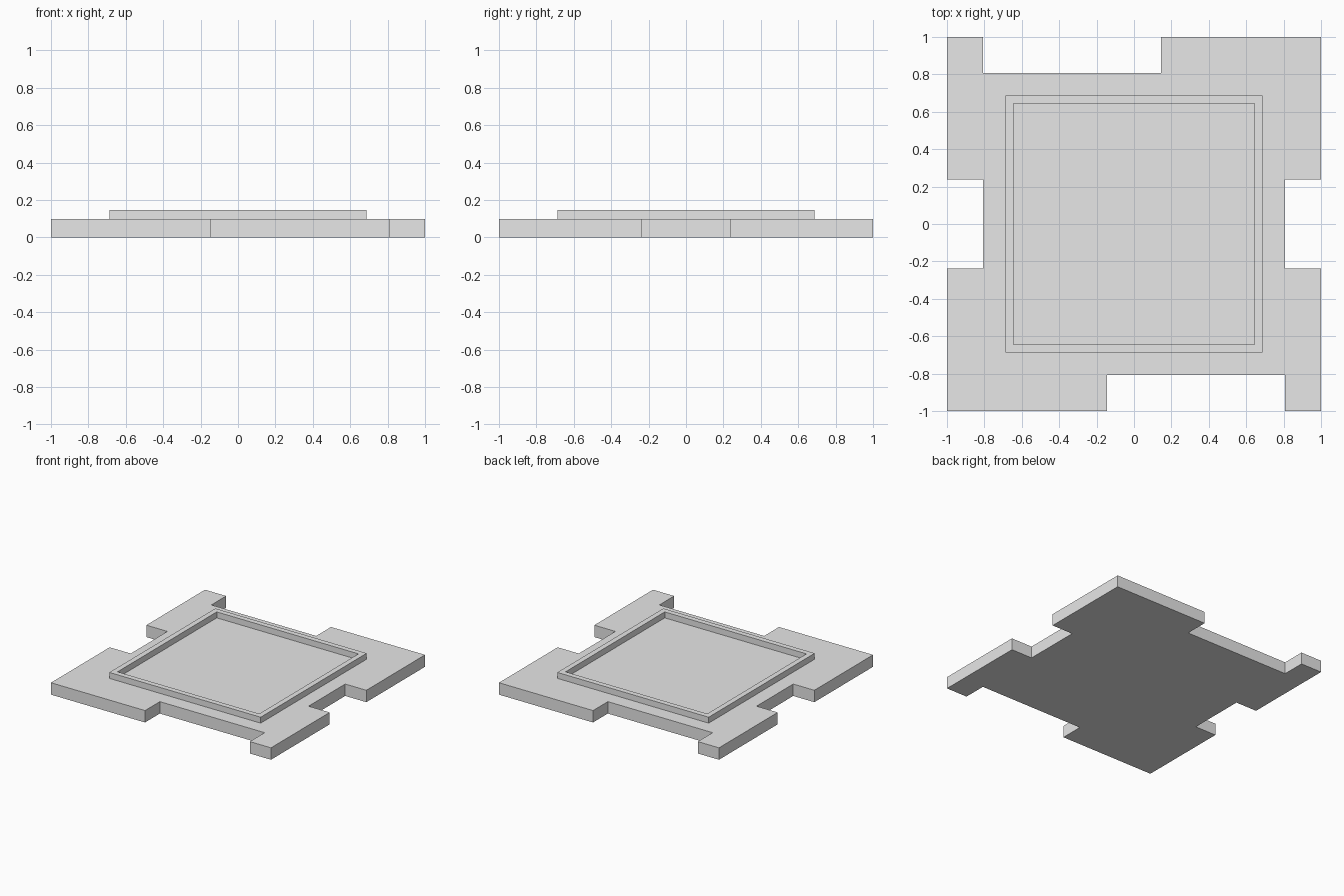
import bpy
import bmesh

cube = bpy.data.objects.get("Cube")
if cube:
    bpy.data.objects.remove(cube, do_unlink=True)

BASE_TOP = 0.098
RIM_TOP = 0.147

grey = bpy.data.materials.new("plain grey")
grey.use_nodes = True
colour = (0.8, 0.8, 0.8, 1)
grey.diffuse_color = colour
grey.node_tree.nodes["Principled BSDF"].inputs["Base Color"].default_value = colour


def finish(bm, name):
    bmesh.ops.recalc_face_normals(bm, faces=bm.faces)
    mesh = bpy.data.meshes.new(name)
    bm.to_mesh(mesh)
    bm.free()
    mesh.materials.append(grey)
    obj = bpy.data.objects.new(name, mesh)
    bpy.context.collection.objects.link(obj)
    return obj


def raise_outline(bm, points, bottom, top):
    """Extrude a flat outline into a slab and return its top face."""
    face = bm.faces.new([bm.verts.new((x, y, bottom)) for x, y in points])
    result = bmesh.ops.extrude_face_region(bm, geom=[face], use_keep_orig=True)
    verts = [g for g in result["geom"] if isinstance(g, bmesh.types.BMVert)]
    bmesh.ops.translate(bm, verts=verts, vec=(0, 0, top - bottom))
    return next(g for g in result["geom"] if isinstance(g, bmesh.types.BMFace))


# Notched base plate: half the outline, repeated by a half turn
half = [(-1, -1), (-0.145, -1), (-0.145, -0.808), (0.808, -0.808),
        (0.808, -1), (1, -1), (1, -0.238), (0.808, -0.238),
        (0.808, 0.238), (1, 0.238)]
outline = half + [(-x, -y) for x, y in half]
bm = bmesh.new()
raise_outline(bm, outline, 0, BASE_TOP)
finish(bm, "notched_base")

# Raised square rim: two square rings joined into an open frame
bm = bmesh.new()
corners = [(-1, -1), (1, -1), (1, 1), (-1, 1)]
rings = [[bm.verts.new((x * r, y * r, z)) for x, y in corners]
         for r, z in [(0.688, BASE_TOP), (0.688, RIM_TOP),
                      (0.644, RIM_TOP), (0.644, BASE_TOP)]]
for k in range(4):
    a, b = rings[k], rings[(k + 1) % 4]
    for i in range(4):
        j = (i + 1) % 4
        bm.faces.new((a[i], a[j], b[j], b[i]))
finish(bm, "raised_rim")
